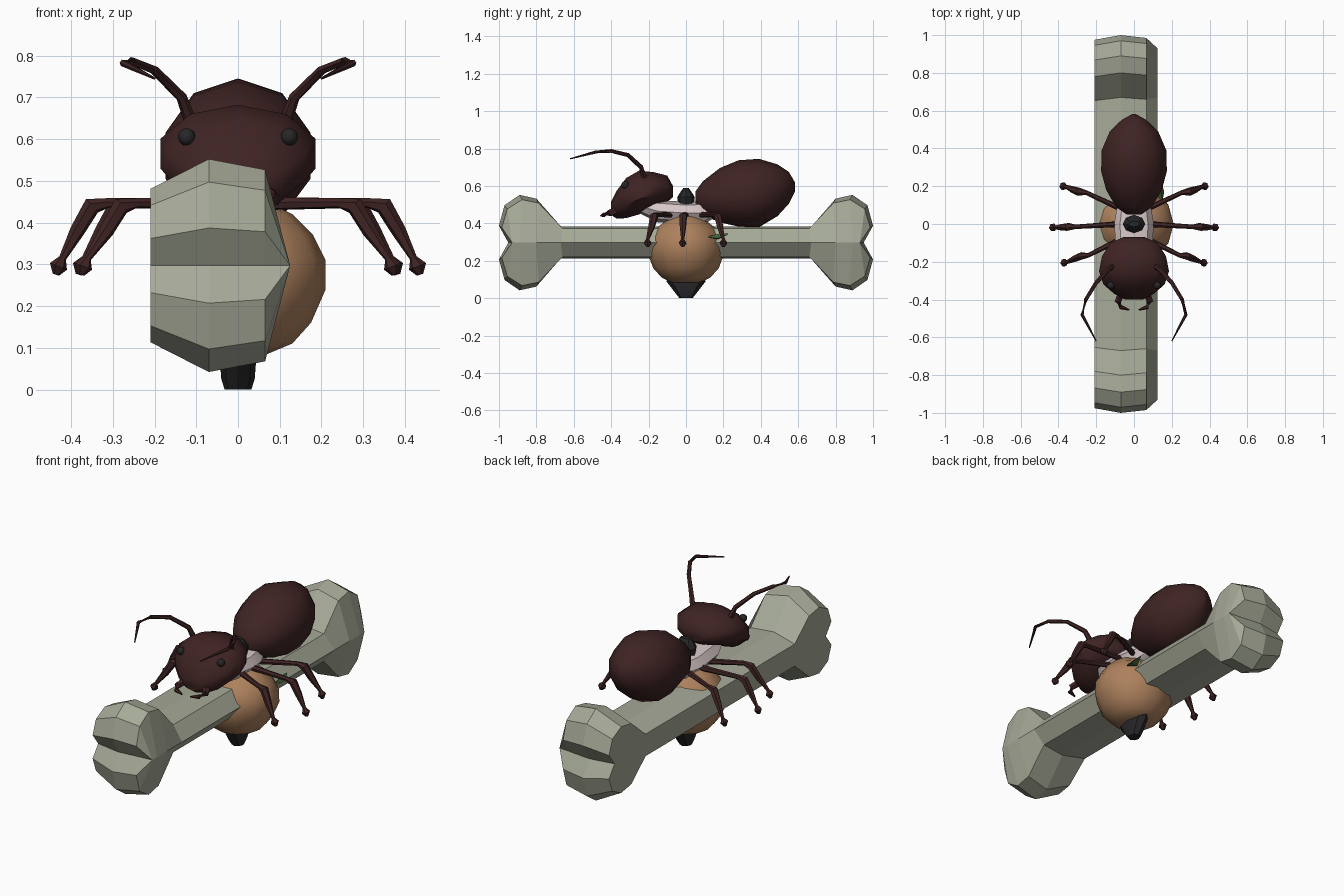
import bpy, bmesh
from math import sin, cos, pi, radians
from mathutils import Vector

if "Cube" in bpy.data.objects:
    bpy.data.objects.remove(bpy.data.objects["Cube"])


def material(name, rgb):
    m = bpy.data.materials.new(name)
    m.diffuse_color = (*rgb, 1)
    m.use_nodes = True
    m.node_tree.nodes["Principled BSDF"].inputs["Base Color"].default_value = m.diffuse_color
    return m


SHELL = material("dark_shell", (0.05, 0.017, 0.017))
BONE = material("bone_grey", (0.38, 0.40, 0.31))
NUT = material("nut_brown", (0.42, 0.22, 0.11))
PALE = material("pale_body", (0.68, 0.57, 0.57))
BLACK = material("black", (0.02, 0.02, 0.022))
GREEN = material("leaf_green", (0.05, 0.12, 0.04))


def skin(name, rings, mat, smooth=None):
    """Join equal rings of points into a closed, capped surface."""
    bm = bmesh.new()
    loops = [[bm.verts.new(p) for p in r] for r in rings]
    n = len(loops[0])
    for a, b in zip(loops, loops[1:]):
        for i in range(n):
            j = (i + 1) % n
            bm.faces.new((a[i], a[j], b[j], b[i]))
    bm.faces.new(loops[0])
    bm.faces.new(loops[-1])
    bmesh.ops.remove_doubles(bm, verts=bm.verts, dist=0.0005)
    bmesh.ops.recalc_face_normals(bm, faces=bm.faces)
    me = bpy.data.meshes.new(name)
    bm.to_mesh(me)
    bm.free()
    ob = bpy.data.objects.new(name, me)
    bpy.context.collection.objects.link(ob)
    me.materials.append(mat)
    if smooth:
        bpy.ops.object.select_all(action='DESELECT')
        ob.select_set(True)
        bpy.context.view_layer.objects.active = ob
        bpy.ops.object.shade_smooth_by_angle(angle=radians(smooth))
    return ob


def body(name, stations, mat, n=10, smooth=50):
    """Stations along y: (y, centre z, half width, half height)."""
    skin(name, [[(w * sin(2 * pi * i / n), y, z + h * cos(2 * pi * i / n))
                 for i in range(n)] for y, z, w, h in stations], mat, smooth)


def turned(name, stations, mat, n=10, smooth=50):
    """Stations along z: (z, half x, half y)."""
    skin(name, [[(a * cos(2 * pi * i / n), b * sin(2 * pi * i / n), z)
                 for i in range(n)] for z, a, b in stations], mat, smooth)


def tube(name, path, side, mat=SHELL, n=6):
    """Path points: (x, y, z, radius), mirrored by side."""
    pts = [Vector((side * p[0], p[1], p[2])) for p in path]
    rings = []
    for k, p in enumerate(pts):
        d = (pts[min(k + 1, len(pts) - 1)] - pts[max(k - 1, 0)]).normalized()
        u = d.cross(Vector((0, 1, 0.3))).normalized()
        v = d.cross(u)
        rings.append([p + path[k][3] * (u * cos(2 * pi * i / n) + v * sin(2 * pi * i / n))
                      for i in range(n)])
    skin(name, rings, mat, 40)


# bone: one outline repeated at three depths, closing to a ridge on the right
quarter = [(0.67, 0.085), (0.80, 0.235), (0.89, 0.255), (0.97, 0.20), (1.0, 0.09)]
outline = quarter + [(0.95, 0)] + [(y, -z) for y, z in reversed(quarter)]
outline += [(-y, -z) for y, z in outline]
bone_rings = [[(x, y * sy, 0.297 + z * sz) for y, z in outline]
              for x, sy, sz in ((-0.21, 0.975, 0.72), (-0.07, 1, 1), (0.065, 0.985, 0.9))]
bone_rings.append([(0.125, max(-0.93, min(0.93, y)), 0.297) for y, z in outline])
skin("bone", bone_rings, BONE)

# nut with dark tips, and a small leaf
turned("nut", [(0.085, 0.07, 0.08), (0.11, 0.13, 0.13), (0.16, 0.175, 0.175),
               (0.24, 0.21, 0.205), (0.31, 0.21, 0.20), (0.37, 0.18, 0.165),
               (0.42, 0.13, 0.10), (0.45, 0.07, 0.05)], NUT, 12)
turned("nut_base", [(0, 0.032, 0.035), (0.025, 0.04, 0.055), (0.09, 0.045, 0.105),
                    (0.12, 0.04, 0.09)], BLACK, 8, 30)
turned("top_knob", [(0.49, 0.05, 0.04), (0.54, 0.06, 0.047), (0.56, 0.05, 0.035),
                    (0.588, 0.03, 0.015)], BLACK, 8, 30)
skin("leaf", [[(0.14, 0.12, 0.325), (0.15, 0.12, 0.325), (0.15, 0.12, 0.33)],
              [(0.12, 0.17, 0.315), (0.16, 0.17, 0.32), (0.14, 0.18, 0.345)],
              [(0.14, 0.225, 0.34), (0.145, 0.225, 0.34), (0.14, 0.225, 0.345)]], GREEN)

# insect body
body("thorax", [(-0.24, 0.49, 0.06, 0.04), (-0.15, 0.465, 0.095, 0.06),
                (0, 0.455, 0.105, 0.06), (0.09, 0.455, 0.09, 0.065),
                (0.15, 0.47, 0.05, 0.04)], PALE, 8, 30)
body("abdomen", [(0.05, 0.53, 0.04, 0.04), (0.09, 0.535, 0.10, 0.09),
                 (0.18, 0.55, 0.155, 0.145), (0.28, 0.56, 0.183, 0.177),
                 (0.39, 0.562, 0.18, 0.183), (0.49, 0.577, 0.135, 0.138),
                 (0.55, 0.59, 0.07, 0.085), (0.582, 0.595, 0.01, 0.025)], SHELL)
body("head", [(-0.07, 0.57, 0.06, 0.03), (-0.10, 0.585, 0.13, 0.07),
              (-0.17, 0.583, 0.178, 0.09), (-0.25, 0.565, 0.195, 0.117),
              (-0.32, 0.535, 0.17, 0.107), (-0.37, 0.50, 0.11, 0.075),
              (-0.40, 0.48, 0.05, 0.035)], SHELL)

# paired parts
for side, label in ((1, "right"), (-1, "left")):
    for part, y0, y1, y2, kx, fx in (("front", -0.08, -0.165, -0.205, 0.28, 0.37),
                                     ("middle", 0, -0.015, -0.018, 0.35, 0.43),
                                     ("rear", 0.08, 0.165, 0.20, 0.29, 0.375)):
        tube(f"{part}_leg_{label}",
             [(0.07, y0, 0.445, 0.016), (kx - 0.04, y1, 0.447, 0.012),
              (kx, y1 * 1.03, 0.44, 0.022), (kx + 0.035, (y1 + y2) / 2, 0.38, 0.018),
              (fx - 0.01, y2, 0.315, 0.009), (fx, y2, 0.295, 0.022),
              (fx + 0.006, y2, 0.275, 0.008)], side)
    tube("antenna_" + label,
         [(0.11, -0.22, 0.63, 0.016), (0.135, -0.24, 0.70, 0.013),
          (0.20, -0.31, 0.765, 0.011), (0.255, -0.40, 0.787, 0.010),
          (0.275, -0.48, 0.782, 0.009), (0.20, -0.62, 0.745, 0.003)], side)
    tube("mandible_" + label,
         [(0.06, -0.35, 0.475, 0.022), (0.085, -0.41, 0.455, 0.018),
          (0.07, -0.44, 0.445, 0.013), (0.025, -0.455, 0.44, 0.004)], side)
    bpy.ops.mesh.primitive_uv_sphere_add(segments=8, ring_count=6, radius=0.021,
                                         location=(side * 0.123, -0.325, 0.605))
    eye = bpy.context.object
    eye.name = "eye_" + label
    eye.data.materials.append(BLACK)
    bpy.ops.object.shade_smooth_by_angle(angle=radians(60))
